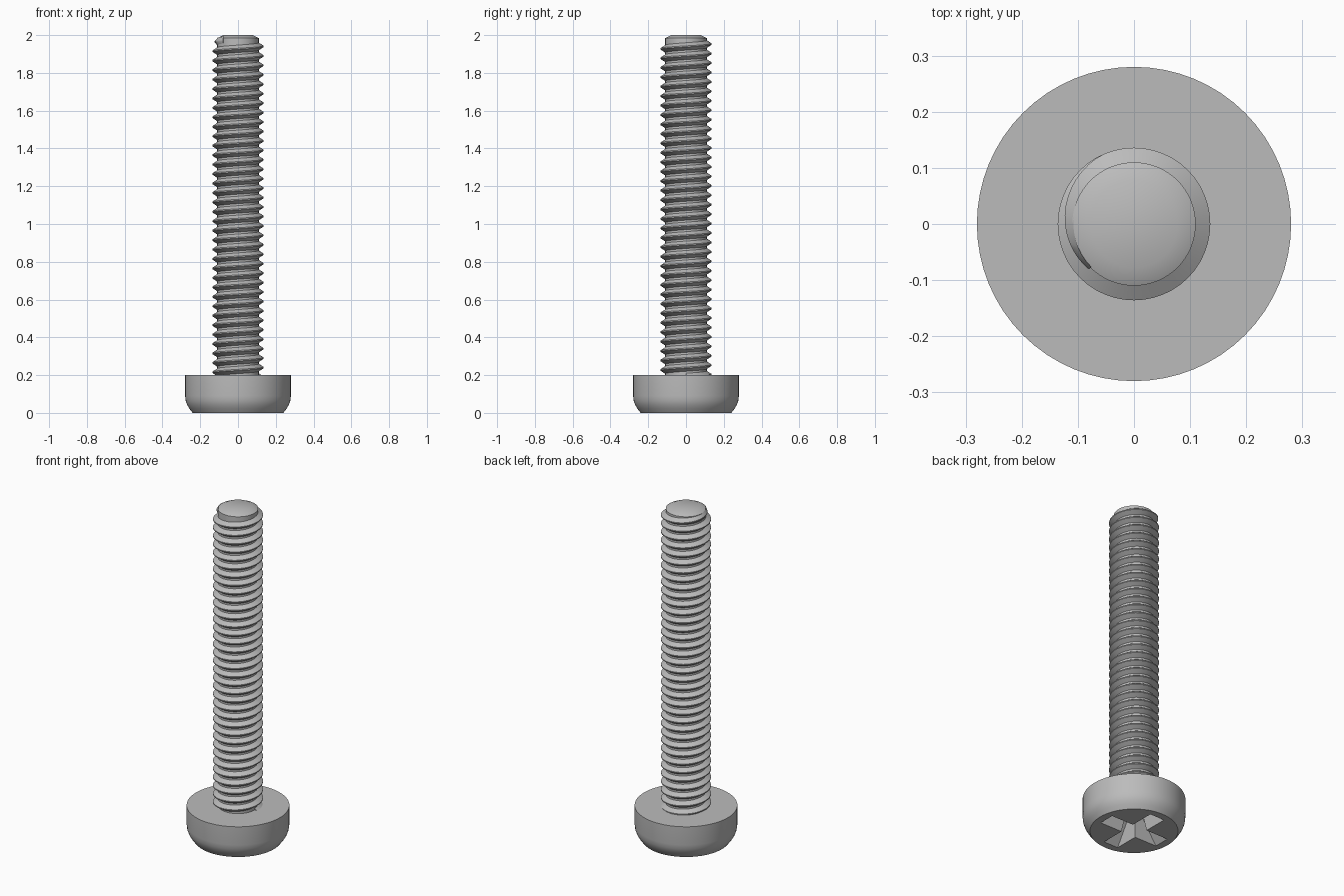
import bpy, bmesh, math

cube = bpy.data.objects.get("Cube")
if cube:
    bpy.data.objects.remove(cube, do_unlink=True)

steel = bpy.data.materials.new("grey steel")
steel.use_nodes = True
GREY = (0.5, 0.5, 0.5, 1)
steel.diffuse_color = GREY
steel.node_tree.nodes["Principled BSDF"].inputs["Base Color"].default_value = GREY

SIDES = 64


def add_object(name, bm):
    bmesh.ops.recalc_face_normals(bm, faces=bm.faces)
    mesh = bpy.data.meshes.new(name)
    bm.to_mesh(mesh)
    bm.free()
    mesh.materials.append(steel)
    obj = bpy.data.objects.new(name, mesh)
    bpy.context.collection.objects.link(obj)
    return obj


def smooth(obj, angle=30):
    bpy.ops.object.select_all(action="DESELECT")
    obj.select_set(True)
    bpy.context.view_layer.objects.active = obj
    bpy.ops.object.shade_smooth_by_angle(angle=math.radians(angle))


def lathe(name, profile):
    """Closed solid of revolution from (radius, height) pairs, capped at both ends."""
    bm = bmesh.new()
    rings = [[bm.verts.new((r * math.cos(a), r * math.sin(a), z))
              for a in (math.tau * i / SIDES for i in range(SIDES))]
             for r, z in profile]
    for low, high in zip(rings, rings[1:]):
        for i in range(SIDES):
            j = (i + 1) % SIDES
            bm.faces.new((low[i], low[j], high[j], high[i]))
    bm.faces.new(rings[0])
    bm.faces.new(rings[-1])
    return add_object(name, bm)


# Pan head: straight wall, rounded shoulder, flat driving face
head = lathe("head", [(0.24, 0), (0.257, 0.022), (0.269, 0.042),
                      (0.277, 0.064), (0.28, 0.09), (0.28, 0.2)])

# Cross recess: two tapered wedges cut into the driving face
for axis in range(2):
    bm = bmesh.new()
    bmesh.ops.create_cube(bm, size=2)
    for v in bm.verts:
        deep = v.co.z > 0
        length, width = (0.075, 0.028) if deep else (0.205, 0.05)
        x, y = v.co.x * length, v.co.y * width
        v.co = (y, x, 0) if axis else (x, y, 0)
        v.co.z = 0.14 if deep else -0.01
    cutter = add_object("recess_cutter_%d" % (axis + 1), bm)
    cutter.hide_render = True
    cutter.hide_set(True)
    cut = head.modifiers.new("cross recess", "BOOLEAN")
    cut.operation = "DIFFERENCE"
    cut.solver = "EXACT"
    cut.object = cutter

# Bake the recess so the cutters can go
depsgraph = bpy.context.evaluated_depsgraph_get()
baked = bpy.data.meshes.new_from_object(head.evaluated_get(depsgraph))
head.modifiers.clear()
head.data = baked
for obj in [o for o in bpy.data.objects if o.name.startswith("recess_cutter")]:
    bpy.data.objects.remove(obj, do_unlink=True)
smooth(head)

# Shank core with chamfered tip
CORE = 0.11
smooth(lathe("shank", [(CORE, 0.18), (CORE, 1.984), (0.078, 2)]))

# Helical thread ridge that fades out near the tip
PITCH, CREST, TURNS, STEPS = 0.05, 0.136, 35, 48
FADE_START, FADE_END = math.radians(115), math.radians(225)
bm = bmesh.new()
previous = None
last = round(STEPS * FADE_END / math.tau)
for step in range(-TURNS * STEPS, last + 1):
    a = math.tau * step / STEPS
    z = 1.94 + PITCH * a / math.tau
    fade = max(0, (a - FADE_START) / (FADE_END - FADE_START))
    crest = CREST - fade * 0.022
    section = [bm.verts.new((r * math.cos(a), r * math.sin(a), z + dz))
               for r, dz in ((CORE - 0.002, -0.021), (crest, -0.003),
                             (crest, 0.003), (CORE - 0.002, 0.021))]
    if previous:
        for i in range(4):
            j = (i + 1) % 4
            bm.faces.new((previous[i], previous[j], section[j], section[i]))
    else:
        bm.faces.new(section)
    previous = section
bm.faces.new(previous)
smooth(add_object("thread", bm))
